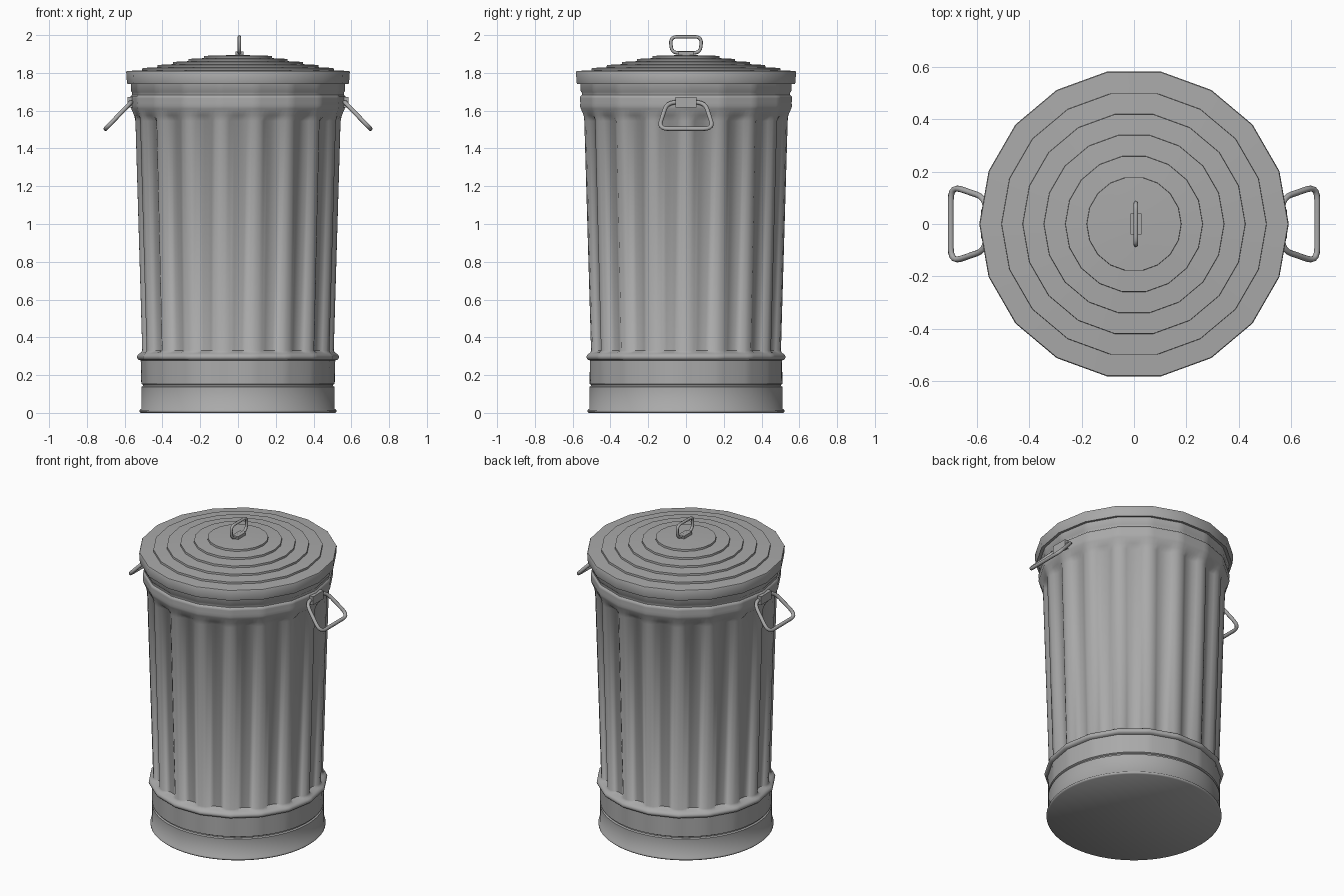
import bpy, bmesh, math
from mathutils import Vector

if "Cube" in bpy.data.objects:
    bpy.data.objects.remove(bpy.data.objects["Cube"])

SIDES = 18
STEP = 2 * math.pi / SIDES

steel = bpy.data.materials.new("dark_steel")
steel.diffuse_color = (0.4, 0.4, 0.4, 1)
steel.use_nodes = True
steel.node_tree.nodes["Principled BSDF"].inputs["Base Color"].default_value = steel.diffuse_color


def radius(r, a, mode):
    """Cross-section: round, 18-sided or fluted."""
    if mode == "poly":
        return r * math.cos(STEP / 2) / math.cos(a % STEP - STEP / 2)
    if mode == "flute":
        wave = max(-1, min(1, 1.6 * math.cos(SIDES * a)))
        return r - 0.03 * (0.5 - 0.5 * wave)
    return r


def finish(ob, angle):
    """Steel colour and smooth shading with sharp edges kept."""
    ob.data.materials.append(steel)
    bpy.ops.object.select_all(action="DESELECT")
    ob.select_set(True)
    bpy.context.view_layer.objects.active = ob
    bpy.ops.object.shade_smooth_by_angle(angle=math.radians(angle))


def lathe(name, profile, segs, angle):
    """Profile rows are (radius, z, mode); both ends are capped."""
    bm = bmesh.new()
    rings = []
    for r, z, mode in profile:
        ring = []
        for i in range(segs):
            a = 2 * math.pi * i / segs
            q = radius(r, a, mode)
            ring.append(bm.verts.new((q * math.cos(a), q * math.sin(a), z)))
        rings.append(ring)
    for lo, hi in zip(rings, rings[1:]):
        for i in range(segs):
            j = (i + 1) % segs
            bm.faces.new((lo[i], lo[j], hi[j], hi[i]))
    bm.faces.new(rings[0][::-1])
    bm.faces.new(rings[-1])
    bmesh.ops.recalc_face_normals(bm, faces=bm.faces)
    me = bpy.data.meshes.new(name)
    bm.to_mesh(me)
    bm.free()
    ob = bpy.data.objects.new(name, me)
    bpy.context.collection.objects.link(ob)
    finish(ob, angle)


def wire(name, corners, fillet, thick):
    """Closed wire loop with rounded corners."""
    pts = []
    n = len(corners)
    for i in range(n):
        p = Vector(corners[i])
        a = p + (Vector(corners[i - 1]) - p).normalized() * fillet
        b = p + (Vector(corners[(i + 1) % n]) - p).normalized() * fillet
        for k in range(6):
            t = k / 5
            pts.append(a * (1 - t) ** 2 + p * 2 * t * (1 - t) + b * t * t)
    cu = bpy.data.curves.new(name, "CURVE")
    cu.dimensions = "3D"
    cu.bevel_depth = thick
    cu.bevel_resolution = 2
    sp = cu.splines.new("POLY")
    sp.points.add(len(pts) - 1)
    for q, p in zip(sp.points, pts):
        q.co = (*p, 1)
    sp.use_cyclic_u = True
    ob = bpy.data.objects.new(name, cu)
    bpy.context.collection.objects.link(ob)
    bpy.ops.object.select_all(action="DESELECT")
    ob.select_set(True)
    bpy.context.view_layer.objects.active = ob
    bpy.ops.object.convert(target="MESH")
    finish(bpy.context.object, 60)


def block(name, loc, size):
    bpy.ops.mesh.primitive_cube_add(size=1, location=loc)
    ob = bpy.context.object
    ob.name = name
    ob.scale = size
    ob.data.materials.append(steel)


# round base, fluted wall and many-sided collar in one shell
lathe("can_body", [
    (0.515, 0.0, "round"), (0.522, 0.006, "round"), (0.522, 0.014, "round"),
    (0.512, 0.022, "round"), (0.512, 0.138, "round"), (0.503, 0.143, "round"),
    (0.503, 0.149, "round"), (0.512, 0.154, "round"), (0.515, 0.278, "poly"),
    (0.526, 0.281, "poly"), (0.533, 0.288, "poly"), (0.535, 0.296, "poly"),
    (0.533, 0.304, "poly"), (0.526, 0.312, "poly"), (0.516, 0.317, "poly"),
    (0.507, 0.33, "flute"), (0.543, 1.545, "flute"),
    (0.55, 1.575, "poly"), (0.565, 1.61, "poly"), (0.570, 1.625, "poly"),
    (0.568, 1.64, "poly"), (0.570, 1.665, "poly"), (0.568, 1.677, "poly"),
    (0.560, 1.683, "poly"), (0.560, 1.697, "poly"), (0.566, 1.703, "poly"),
    (0.566, 1.76, "poly"),
], 144, 52)

# stepped lid
lid = [(0.57, 1.745, "poly"), (0.586, 1.742, "poly"),
       (0.588, 1.75, "poly"), (0.592, 1.805, "poly"), (0.589, 1.81, "poly")]
z = 1.81
for r in (0.507, 0.426, 0.345, 0.263, 0.181):
    z += 0.004
    lid.append((r + 0.0005, z, "poly"))
    z += 0.012
    lid.append((r - 0.0005, z, "poly"))
lid += [(0.09, z + 0.003, "poly"), (0.02, z + 0.004, "poly")]
lathe("lid", lid, SIDES, 40)

# lid handle
wire("lid_handle", [(0.007, -0.076, 1.906), (0.007, 0.076, 1.906),
                    (0.007, 0.083, 1.991), (0.007, -0.083, 1.991)], 0.035, 0.009)
block("lid_handle_bracket", (0.007, 0, 1.902), (0.042, 0.08, 0.022))

# side handles
for side, s in (("right", 1), ("left", -1)):
    wire(side + "_handle", [(s * 0.565, -0.1, 1.645), (s * 0.565, 0.1, 1.645),
                            (s * 0.701, 0.146, 1.504), (s * 0.701, -0.146, 1.504)],
         0.055, 0.0115)
    block(side + "_handle_bracket", (s * 0.57, 0, 1.645), (0.03, 0.11, 0.055))
